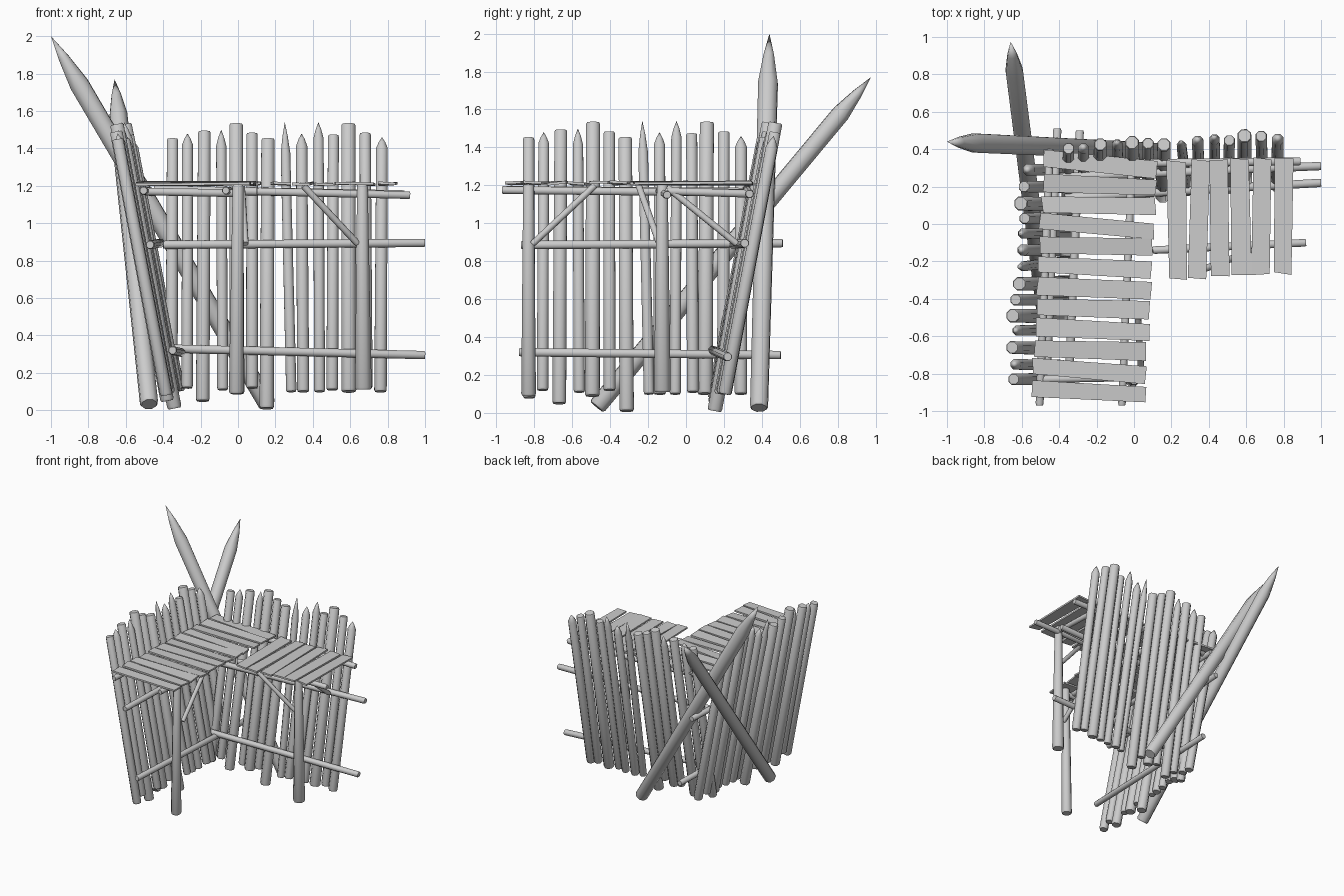
import bpy, bmesh, math, random
from mathutils import Vector

if "Cube" in bpy.data.objects:
    bpy.data.objects.remove(bpy.data.objects["Cube"])

random.seed(4)
SIDES = 8


def finish(bm, name, smooth=True):
    bmesh.ops.recalc_face_normals(bm, faces=bm.faces)
    me = bpy.data.meshes.new(name)
    bm.to_mesh(me)
    bm.free()
    ob = bpy.data.objects.new(name, me)
    bpy.context.collection.objects.link(ob)
    if smooth:
        bpy.context.view_layer.objects.active = ob
        ob.select_set(True)
        bpy.ops.object.shade_smooth_by_angle(angle=math.radians(50))
        ob.select_set(False)
    return ob


def log(name, p0, p1, r0, r1=None, tip=0.0):
    """Round timber from p0 to p1; tip is the length of a sharpened end."""
    p0, p1 = Vector(p0), Vector(p1)
    r1 = r1 or r0
    axis = (p1 - p0).normalized()
    u = axis.orthogonal().normalized()
    v = axis.cross(u)
    bm = bmesh.new()

    def ring(c, r):
        return [bm.verts.new(c + r * (math.cos(a) * u + math.sin(a) * v))
                for a in (2 * math.pi * (i + 0.5) / SIDES for i in range(SIDES))]

    length = (p1 - p0).length
    rings = [ring(p0, r0 * 0.85), ring(p0 + axis * 0.012, r0)]
    if tip:
        rings.append(ring(p1 - axis * tip, r1))
        rings.append(ring(p1 - axis * tip * 0.45, r1 * 0.55))
    else:
        rings += [ring(p1 - axis * 0.008, r1), ring(p1, r1 * 0.88)]
    for a, b in zip(rings, rings[1:]):
        for i in range(SIDES):
            j = (i + 1) % SIDES
            bm.faces.new((a[i], a[j], b[j], b[i]))
    bm.faces.new(rings[0][::-1])
    if tip:
        apex = bm.verts.new(p1)
        for i in range(SIDES):
            bm.faces.new((rings[-1][i], rings[-1][(i + 1) % SIDES], apex))
    else:
        bm.faces.new(rings[-1])
    return finish(bm, name)


def plank(name, a, b, width):
    """Thin, slightly warped board from a to b."""
    a, b = Vector(a), Vector(b)
    side = Vector((0, 0, 1)).cross(b - a).normalized()
    bm = bmesh.new()
    lo, hi = [], []
    for p, s in ((a, -1), (b, -1), (b, 1), (a, 1)):
        q = p + side * s * (width / 2 + random.uniform(-0.006, 0.006))
        q += (b - a).normalized() * random.uniform(-0.008, 0.008)
        q.z += random.uniform(-0.007, 0.007)
        lo.append(bm.verts.new(q - Vector((0, 0, 0.007))))
        hi.append(bm.verts.new(q + Vector((0, 0, 0.007))))
    bm.faces.new(lo)
    bm.faces.new(hi)
    for i in range(4):
        j = (i + 1) % 4
        bm.faces.new((lo[i], lo[j], hi[j], hi[i]))
    return finish(bm, name, False)


# Palisade stakes: position along wall, bottom z, top z, radius, point length
STAKES = [(-.35, .08, 1.45, .034, 0), (-.27, .12, 1.48, .032, .06),
          (-.18, .05, 1.49, .038, 0), (-.09, .11, 1.50, .031, .09),
          (-.01, .09, 1.53, .041, 0), (.075, .12, 1.48, .034, 0),
          (.16, .01, 1.45, .040, 0), (.25, .10, 1.54, .029, .17),
          (.34, .10, 1.48, .034, .07), (.43, .10, 1.54, .031, .09),
          (.51, .11, 1.47, .033, 0), (.59, .10, 1.53, .042, 0),
          (.68, .12, 1.48, .034, 0), (.77, .10, 1.46, .035, .06)]


def back_map(t, depth, z):
    """Back wall frame: t runs along x, depth 0 is the stake foot line."""
    return (t, 0.16 + 0.04 * (t - 0.2) + depth, z)


def left_map(t, depth, z):
    """Left wall: the same wall turned to run along y."""
    y = t - 0.48
    return (-0.335 + 0.06 * (y + 0.28) - depth, y, z)


LEAN = 0.19   # outward shift per unit of height
for side, place in (("back", back_map), ("left", left_map)):
    for i, (t, z0, z1, r, tip) in enumerate(STAKES):
        shift = 0.035 if tip > 0.15 else random.uniform(-0.01, 0.01)
        j = random.uniform(-0.012, 0.012)
        log(f"{side}_stake_{i}", place(t + shift, LEAN * z0 + j, z0),
            place(t, LEAN * z1 + j, z1), r * 1.03, r * 0.95, tip)

# Wall rails
log("back_lower_rail", (-.37, .14, .33), (1.0, .22, .295), .024)
log("back_middle_rail", (-.40, .25, .885), (1.0, .31, .895), .024)
log("left_lower_rail", (-.35, -.88, .32), (-.29, .50, .305), .024)
log("left_middle_rail", (-.47, -.87, .885), (-.41, .51, .895), .024)

# Platform bearers
log("back_rear_bearer", (-.45, .32, 1.18), (.89, .335, 1.155), .023)
log("back_front_bearer", (.10, -.14, 1.17), (.92, -.10, 1.15), .022)
log("left_rear_bearer", (-.505, -.97, 1.175), (-.45, .40, 1.165), .023)
log("left_front_bearer", (-.065, -.97, 1.175), (-.01, .36, 1.16), .022)
log("back_cross_beam", (.67, -.14, 1.17), (.67, .35, 1.155), .022)
log("left_cross_beam", (-.50, -.83, 1.17), (-.01, -.82, 1.16), .022)

# Platform posts and diagonal braces
log("left_post", (-.01, -.83, .09), (0, -.83, 1.205), .042, .031)
log("back_post", (.67, -.125, .11), (.665, -.125, 1.205), .048, .031)
log("left_post_brace", (.04, -.81, .89), (.02, -.48, 1.20), .018)
log("back_post_brace", (.64, -.14, .89), (.35, -.25, 1.20), .018)
log("back_wall_brace", (.68, .27, .89), (.67, -.10, 1.19), .018)

# Platform planks
for i in range(12):
    y = 0.335 - 0.11 * i
    s = 0.055 * (y + 0.3)
    d = random.uniform(-0.012, 0.012)
    plank(f"left_plank_{i}", (-.515 + s, y + d, 1.212),
          (.09 + s, y - .035 - d, 1.212), .09)
for i in range(6):
    x = 0.23 + 0.113 * i
    d = random.uniform(-0.012, 0.012)
    plank(f"back_plank_{i}", (x + d, -.295 + .03 * i / 5, 1.212),
          (x - d, .335 + .02 * i / 5, 1.212), .098)

# Large sharpened corner timbers
log("corner_timber_back", (.16, .385, .026), (-1.0, .44, 2.0), .05, .055, .30)
log("corner_timber_left", (-.475, -.47, .032), (-.66, .975, 1.77), .05, .05, .25)
